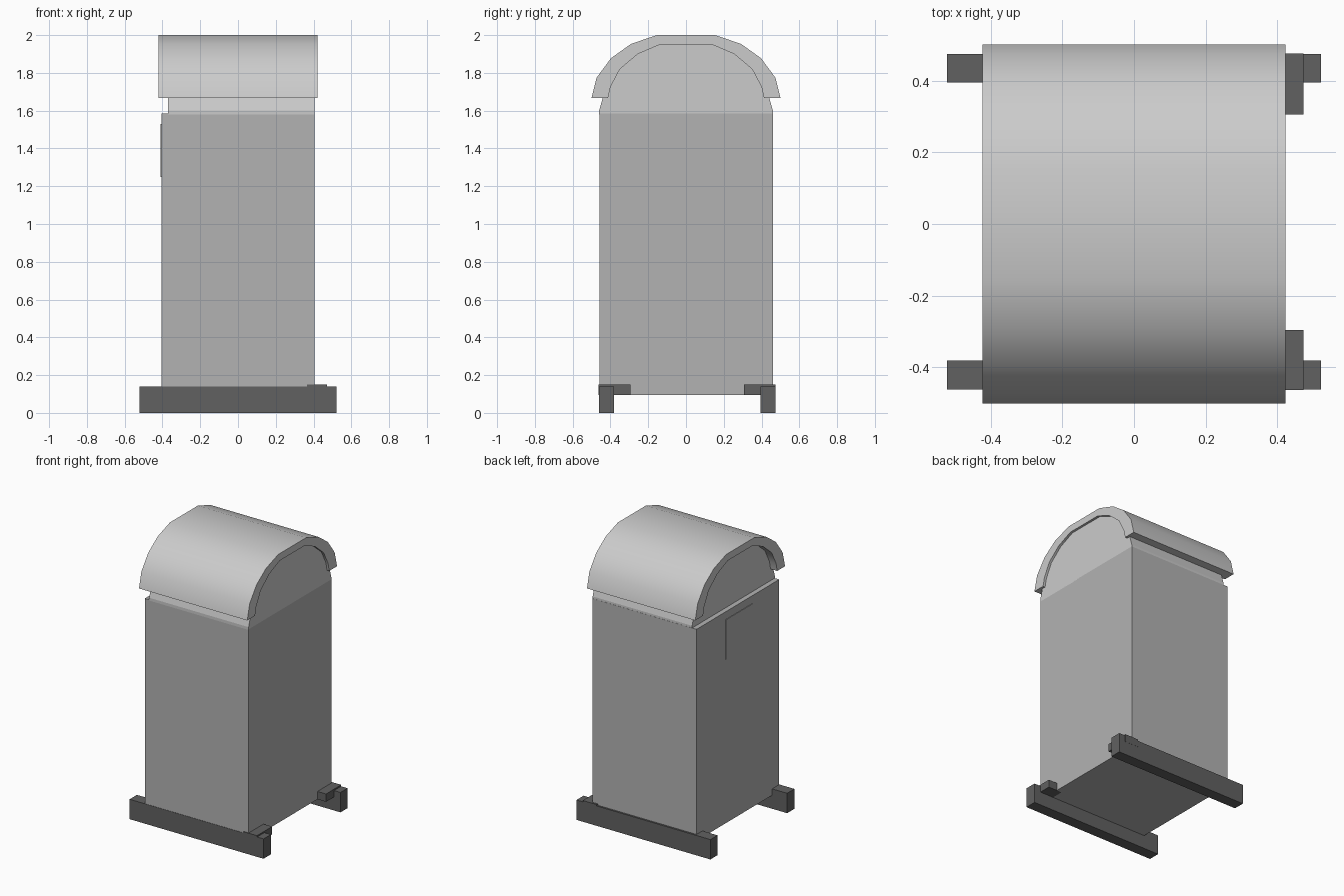
import bpy, bmesh

if "Cube" in bpy.data.objects:
    bpy.data.objects.remove(bpy.data.objects["Cube"])


def material(name, v):
    m = bpy.data.materials.new(name)
    m.diffuse_color = (v, v, v, 1)
    m.use_nodes = True
    m.node_tree.nodes["Principled BSDF"].inputs["Base Color"].default_value = m.diffuse_color
    return m


DARK = material("dark_metal", 0.12)
BODY = material("body_metal", 0.45)


def extrude_x(name, profile, x0, x1, mat=None, smooth=False):
    """Extrude a closed (y, z) outline from x0 to x1."""
    bm = bmesh.new()
    face = bm.faces.new([bm.verts.new((x0, y, z)) for y, z in profile])
    out = bmesh.ops.extrude_face_region(bm, geom=[face])
    new = [v for v in out["geom"] if isinstance(v, bmesh.types.BMVert)]
    bmesh.ops.translate(bm, verts=new, vec=(x1 - x0, 0, 0))
    bmesh.ops.recalc_face_normals(bm, faces=bm.faces)
    me = bpy.data.meshes.new(name)
    bm.to_mesh(me)
    bm.free()
    ob = bpy.data.objects.new(name, me)
    bpy.context.collection.objects.link(ob)
    if mat:
        me.materials.append(mat)
    if smooth:
        bpy.ops.object.select_all(action='DESELECT')
        ob.select_set(True)
        bpy.context.view_layer.objects.active = ob
        bpy.ops.object.shade_smooth_by_angle(angle=0.55)
    return ob


def box(name, x, y, z, mat=None):
    outline = [(y[0], z[0]), (y[1], z[0]), (y[1], z[1]), (y[0], z[1])]
    return extrude_x(name, outline, x[0], x[1], mat)


def mirrored(half):
    """Full arch from right foot over the top to left foot."""
    return half + [(-y, z) for y, z in reversed(half)]


# cabinet
box("cabinet", (-0.405, 0.405), (-0.459, 0.461), (0.095, 1.585), BODY)

# thin door plate on the left face
box("door_plate", (-0.409, -0.40), (-0.16, 0.14), (1.25, 1.53), BODY)

# domed top, set back on the left side
dome = [(0.46, 1.58), (0.46, 1.60), (0.44, 1.67), (0.43, 1.74),
        (0.375, 1.85), (0.27, 1.925), (0.15, 1.975)]
extrude_x("dome", mirrored(dome), -0.37, 0.405)

# curved lid shell
outer = [(0.5, 1.667), (0.473, 1.775), (0.397, 1.878), (0.292, 1.953), (0.155, 2.0)]
inner = [(0.413, 1.667), (0.40, 1.725), (0.35, 1.82), (0.255, 1.90), (0.138, 1.95)]
extrude_x("lid", mirrored(outer) + mirrored(inner)[::-1], -0.422, 0.422, smooth=True)

# base rails and hinge blocks
for side, (r0, r1), (b0, b1) in (
        ("front", (-0.461, -0.38), (-0.463, -0.295)),
        ("back", (0.395, 0.474), (0.306, 0.475))):
    box(side + "_rail", (-0.522, 0.522), (r0, r1), (0, 0.14), DARK)
    box(side + "_block", (0.365, 0.472), (b0, b1), (0.095, 0.15), DARK)
